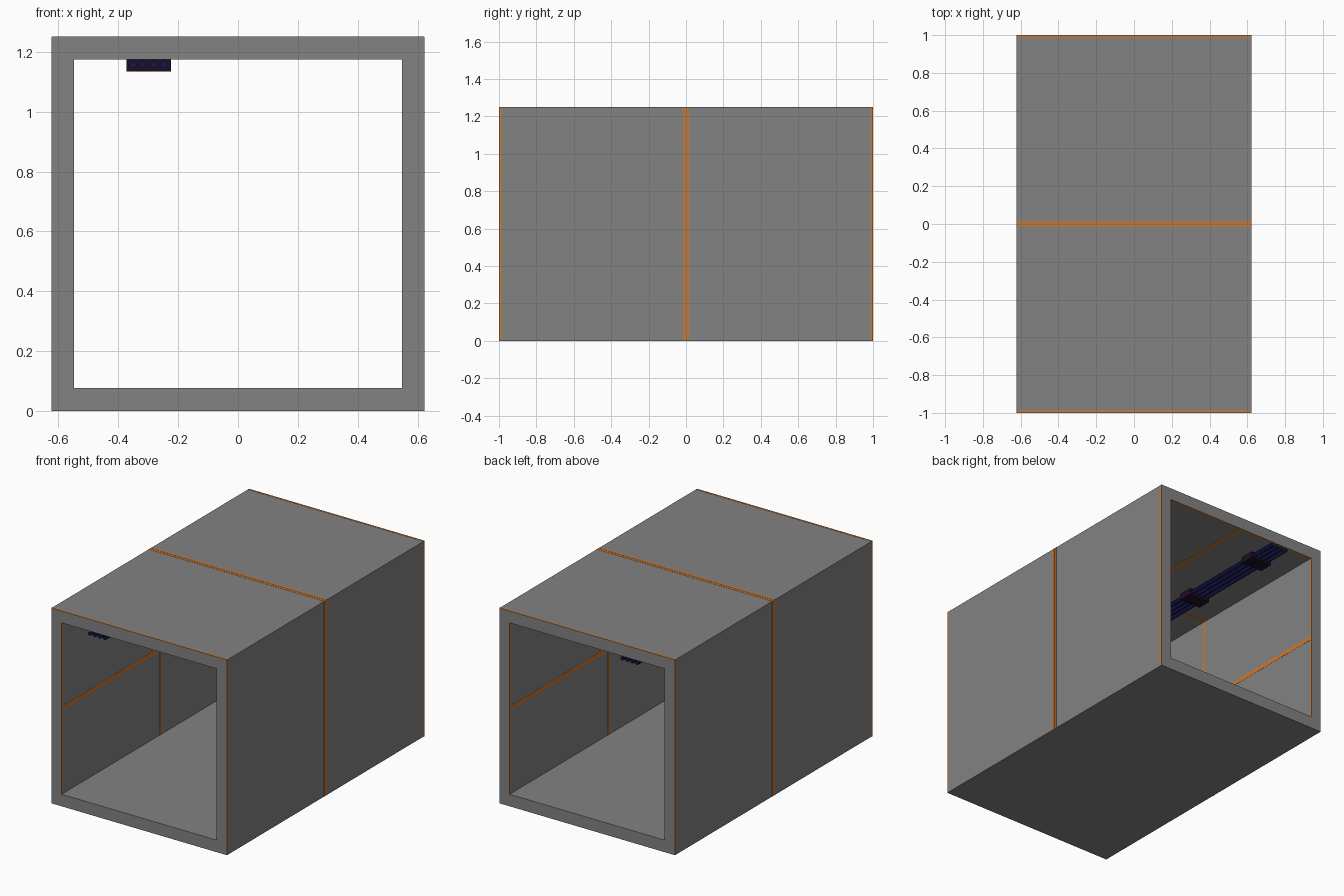
import bpy, bmesh
from mathutils import Matrix

if "Cube" in bpy.data.objects:
    bpy.data.objects.remove(bpy.data.objects["Cube"])

HW, H = 0.622, 1.25                 # outer half width, height
IW, Z0, Z1 = 0.549, 0.077, 1.175    # inner half width, floor, ceiling
ZM = (Z0 + Z1) / 2
T = 0.001                           # trim thickness


def material(name, rgb):
    m = bpy.data.materials.new(name)
    m.diffuse_color = (*rgb, 1)
    m.use_nodes = True
    m.node_tree.nodes["Principled BSDF"].inputs["Base Color"].default_value = m.diffuse_color
    return m


GREY = material("dark_grey_wall", (0.225, 0.225, 0.225))
ORANGE = material("orange_trim", (0.60, 0.19, 0.027))
NAVY = material("navy_pipe", (0.008, 0.008, 0.07))
DARK = material("dark_bracket", (0.012, 0.004, 0.017))


def finish(name, bm, mat):
    bmesh.ops.recalc_face_normals(bm, faces=bm.faces)
    me = bpy.data.meshes.new(name)
    bm.to_mesh(me)
    bm.free()
    ob = bpy.data.objects.new(name, me)
    bpy.context.collection.objects.link(ob)
    me.materials.append(mat)
    return ob


def add_box(bm, x0, x1, y0, y1, z0, z1):
    m = Matrix.Translation(((x0 + x1) / 2, (y0 + y1) / 2, (z0 + z1) / 2))
    m = m @ Matrix.Diagonal((x1 - x0, y1 - y0, z1 - z0, 1))
    bmesh.ops.create_cube(bm, size=1, matrix=m)


# Square tube shell: outer and inner loops joined at both ends
bm = bmesh.new()
loops = []
for y in (-1, 1):
    for w, a, b in ((HW, 0, H), (IW, Z0, Z1)):
        loops.append([bm.verts.new(p) for p in ((-w, y, a), (w, y, a), (w, y, b), (-w, y, b))])
for a, b in ((0, 1), (2, 3), (0, 2), (1, 3)):
    for i in range(4):
        j = (i + 1) % 4
        bm.faces.new((loops[a][i], loops[a][j], loops[b][j], loops[b][i]))
finish("tunnel_shell", bm, GREY)

# Orange joint bands outside: one at each end, a pair with a seam in the middle
bm = bmesh.new()
for y0, y1 in ((-0.999, -0.987), (-0.016, -0.002), (0.002, 0.016), (0.987, 0.999)):
    for x in (-HW, HW):
        add_box(bm, x - T, x + T, y0, y1, 0, H)
    add_box(bm, -HW, HW, y0, y1, H - T, H + T)
finish("outer_bands", bm, ORANGE)

# Orange joint bands inside, none on the floor
bm = bmesh.new()
for y0, y1 in ((-0.999, -0.987), (-0.008, 0.008), (0.987, 0.999)):
    for x in (-IW, IW):
        add_box(bm, x - T, x + T, y0, y1, Z0, Z1)
    add_box(bm, -IW, IW, y0, y1, Z1 - T, Z1 + T)
finish("inner_bands", bm, ORANGE)

# Orange lengthwise strips at the middle of the inner walls and ceiling
bm = bmesh.new()
for x in (-IW, IW):
    add_box(bm, x - T, x + T, -0.999, 0.999, ZM - 0.014, ZM + 0.014)
add_box(bm, -0.014, 0.014, -0.999, 0.999, Z1 - T, Z1 + T)
finish("inner_strips", bm, ORANGE)

# Four ceiling pipes
PX = -0.2985
bm = bmesh.new()
for i in range(4):
    m = Matrix.Translation((PX + (i - 1.5) * 0.035, 0, 1.157)) @ Matrix.Rotation(1.5707963, 4, 'X')
    bmesh.ops.create_cone(bm, cap_ends=True, segments=12, radius1=0.012, radius2=0.012, depth=1.998, matrix=m)
pipes = finish("ceiling_pipes", bm, NAVY)
bpy.context.view_layer.objects.active = pipes
pipes.select_set(True)
bpy.ops.object.shade_smooth_by_angle()

# Brackets, two per tunnel section
bm = bmesh.new()
for c in (-0.5, 0.5):
    for d in (-0.287, 0.287):
        y = c + d
        add_box(bm, PX - 0.074, PX + 0.074, y - 0.045, y + 0.045, 1.134, Z1 + 0.002)
finish("pipe_brackets", bm, DARK)
